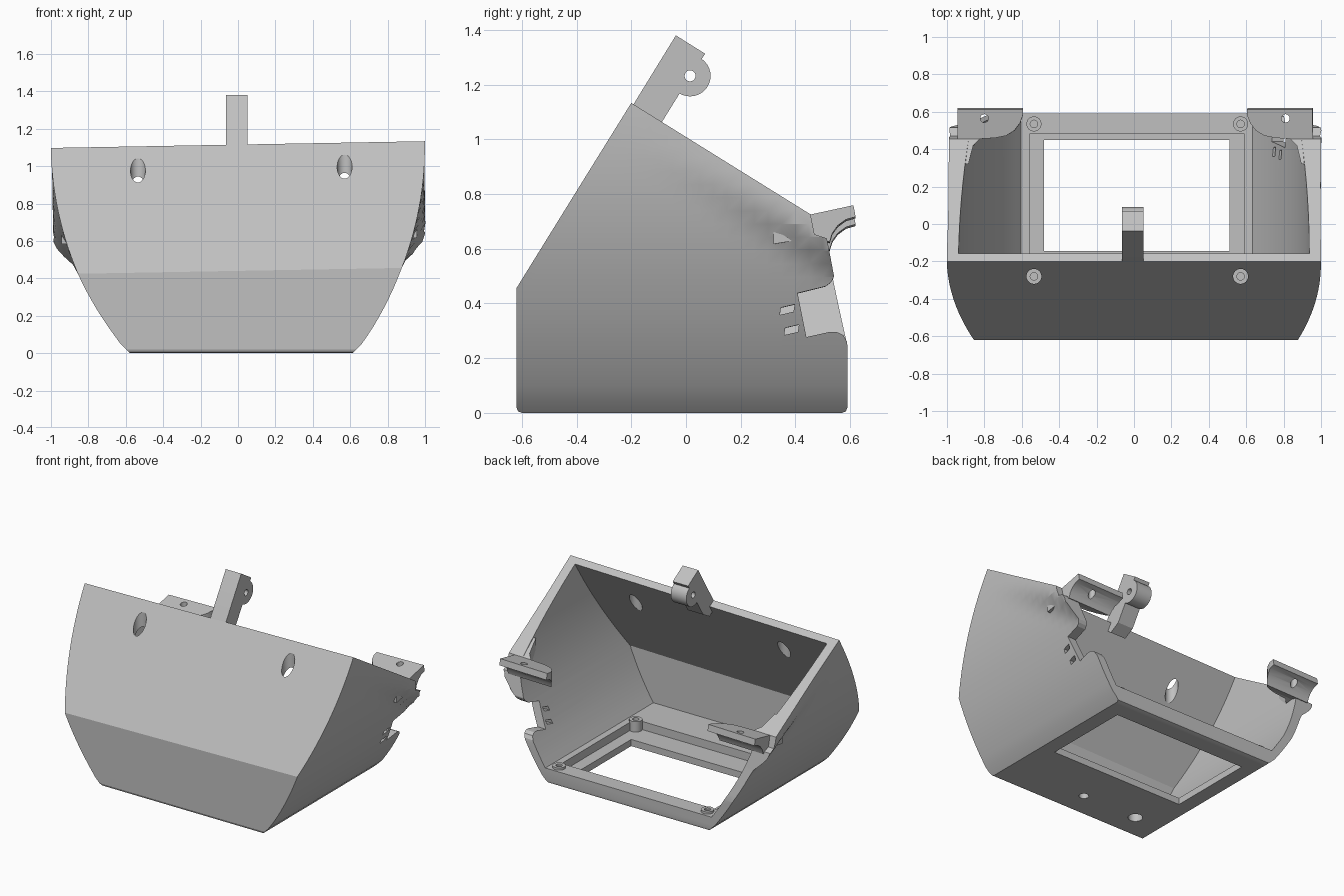
import bpy, math
from mathutils import Vector

cube = bpy.data.objects.get("Cube")
if cube:
    bpy.data.objects.remove(cube, do_unlink=True)

grey = bpy.data.materials.new("plain grey")
grey.use_nodes = True
GREY = (0.53, 0.53, 0.53, 1)
grey.diffuse_color = GREY
grey.node_tree.nodes["Principled BSDF"].inputs["Base Color"].default_value = GREY


def prism(name, pts, axis, stations):
    """Sweep a 2D outline along an axis through the given stations."""
    place = {"x": lambda a, b, s: (s, a, b),
             "y": lambda a, b, s: (a, s, b),
             "z": lambda a, b, s: (a, b, s)}[axis]
    n, m = len(pts), len(stations)
    verts = [place(a, b, s) for s in stations for a, b in pts]
    faces = [tuple(range(n)), tuple(range((m - 1) * n, m * n))]
    for k in range(m - 1):
        for i in range(n):
            j = (i + 1) % n
            faces.append((k * n + i, k * n + j, (k + 1) * n + j, (k + 1) * n + i))
    me = bpy.data.meshes.new(name)
    me.from_pydata(verts, [], faces)
    me.materials.append(grey)
    ob = bpy.data.objects.new(name, me)
    bpy.context.scene.collection.objects.link(ob)
    bpy.ops.object.select_all(action="DESELECT")
    bpy.context.view_layer.objects.active = ob
    ob.select_set(True)
    bpy.ops.object.mode_set(mode="EDIT")
    bpy.ops.mesh.select_all(action="SELECT")
    bpy.ops.mesh.normals_make_consistent(inside=False)
    bpy.ops.object.mode_set(mode="OBJECT")
    return ob


def circle(a, b, r, n=32):
    return [(a + r * math.cos(2 * math.pi * i / n), b + r * math.sin(2 * math.pi * i / n))
            for i in range(n)]


def rect(a0, a1, b0, b1):
    return [(a0, b0), (a1, b0), (a1, b1), (a0, b1)]


def combine(ob, other, op="DIFFERENCE"):
    """Apply a boolean and discard the second object."""
    mod = ob.modifiers.new("boolean", "BOOLEAN")
    mod.operation, mod.solver, mod.object = op, "EXACT", other
    bpy.context.view_layer.objects.active = ob
    bpy.ops.object.modifier_apply(modifier=mod.name)
    bpy.data.objects.remove(other, do_unlink=True)


def lean(ob):
    """Slight sideways lean of everything above the floor."""
    for v in ob.data.vertices:
        x, z = v.co.x, v.co.z
        v.co.x = x + 0.0175 - 0.0165 * z
        v.co.z = z + 0.018 * x * min(1, max(0, (z - 0.12) / 0.3))


def smooth(ob):
    bpy.ops.object.select_all(action="DESELECT")
    bpy.context.view_layer.objects.active = ob
    ob.select_set(True)
    bpy.ops.object.shade_smooth_by_angle(angle=math.radians(22))


def half_width(z):
    return 1 - 1.79 + math.sqrt(1.79 ** 2 - (z - 1.12) ** 2)


def section(inset, z0, z1, steps=26):
    zs = [z0 + (z1 - z0) * i / steps for i in range(steps + 1)]
    right = [(half_width(z) - inset, z) for z in zs]
    return right + [(-x, z) for x, z in reversed(right)]


# Outer body: curved sides, flaring out along the sloped rim
body = prism("shell", section(0, 0, 1.25), "y", [-0.7 + 0.05 * i for i in range(29)])
for v in body.data.vertices:
    x, y, z = v.co
    depth = 0.85 * (1.115 - 0.621 * (y + 0.2) - z)
    t = min(1, max(0, (0.16 - depth) / 0.12))
    t = t * t * (3 - 2 * t)
    w = abs(x) + max(0, 0.995 - abs(x)) * t
    v.co.x = math.copysign(w - (0.012 if z < 0.01 else 0), x)
outline = [(-0.6, 0), (0.57, 0), (0.585, 0.006), (0.59, 0.02), (0.59, 0.25),
           (0.54, 0.49), (0.515, 0.62), (0.47, 0.635), (0.455, 0.708),
           (-0.2, 1.115), (-0.62, 0.44), (-0.62, 0.02), (-0.614, 0.006)]
combine(body, prism("side_cut", outline, "x", [-1.3, 1.3]), "INTERSECT")

# Hollow, open at the top and back
FLOOR = 0.1
hollow = prism("hollow", section(0.062, FLOOR, 1.4), "y", [-0.7, 1.0])
inside = [(-0.56, 0.05), (0.9, 0.05), (0.9, 1.5), (0.09, 1.5), (-0.56, 0.425)]
combine(hollow, prism("hollow_side", inside, "x", [-1.3, 1.3]), "INTERSECT")
combine(body, hollow)

# Rounded notch and two slots in the left wall
notch = [(0.44, 0.27), (0.52, 0.287), (0.55, 0.288), (0.575, 0.277), (0.588, 0.255),
         (0.59, 0.24), (0.7, 0.24), (0.7, 0.51), (0.543, 0.51), (0.54, 0.48),
         (0.53, 0.462), (0.51, 0.447), (0.408, 0.422)]
combine(body, prism("notch", notch, "x", [0.5, 1.2]))
for y, z in ((0.37, 0.365), (0.386, 0.295)):
    slot = [(y - 0.027, z - 0.018), (y + 0.023, z - 0.007),
            (y + 0.027, z + 0.018), (y - 0.023, z + 0.007)]
    combine(body, prism("slot", slot, "x", [0.5, 1.2]))
lean(body)

# Floor window with a stepped recess
combine(body, prism("window", rect(-0.48, 0.51, -0.145, 0.45), "z", [-0.1, 0.3]))
combine(body, prism("recess", rect(-0.56, 0.59, -0.3, 0.48), "z", [0.045, 0.3]))
# Floor holes
for x, r in ((0.03, 0.03), (-0.38, 0.045)):
    combine(body, prism("floor_hole", circle(x, -0.44, r), "z", [-0.1, 0.2]))
# Upright access holes in the sloping front
for x in (-0.535, 0.57):
    combine(body, prism("access_hole", circle(x, -0.28, 0.04), "z", [0.5, 1.4]))
smooth(body)

# Screw bosses on the floor
for x in (-0.535, 0.57):
    for y in (-0.28, 0.535):
        boss = prism("screw_boss", circle(x, y, 0.04), "z", [0.04, FLOOR + 0.015])
        combine(boss, prism("bore", circle(x, y, 0.02), "z", [0.06, 0.3]))
        smooth(boss)

# Rear brackets with a hollow underside and a screw hole
plan = [(0.95, 0.7), (0.6, 0.7), (0.6, 0.58), (0.615, 0.54), (0.645, 0.5), (0.69, 0.472),
        (0.75, 0.46), (0.83, 0.455), (0.865, 0.42), (0.89, 0.32), (0.95, 0.32)]
side = [(0.32, 0.785), (0.455, 0.708), (0.612, 0.742), (0.62, 0.7), (0.585, 0.69),
        (0.555, 0.668), (0.535, 0.64), (0.525, 0.608), (0.47, 0.625), (0.32, 0.6)]
for s, label, hole_x in ((1, "left", 0.81), (-1, "right", -0.8)):
    bracket = prism(label + "_bracket", [(s * x, y) for x, y in plan], "z", [0.5, 0.9])
    combine(bracket, prism("bracket_side", side, "x", [-1.2, 1.2]), "INTERSECT")
    lean(bracket)
    combine(bracket, prism("bracket_hole", circle(hole_x, 0.565, 0.022), "z", [0.4, 1]))
    smooth(bracket)

# Hinge post on the front rim
X = [-0.065, 0.05]
post = prism("hinge_post", [(-0.2, 1.115), (-0.037, 1.38), (0.07, 1.313), (0.055, 1.29),
                            (0.015, 1.23), (-0.025, 1.165), (-0.09, 1.06),
                            (-0.16, 1.02), (-0.22, 1.07)], "x", X)
combine(post, prism("hinge_knob", circle(0.015, 1.232, 0.075), "x", X), "UNION")
combine(post, prism("hinge_bore", circle(0.015, 1.232, 0.02), "x", [-0.2, 0.2]))
smooth(post)
